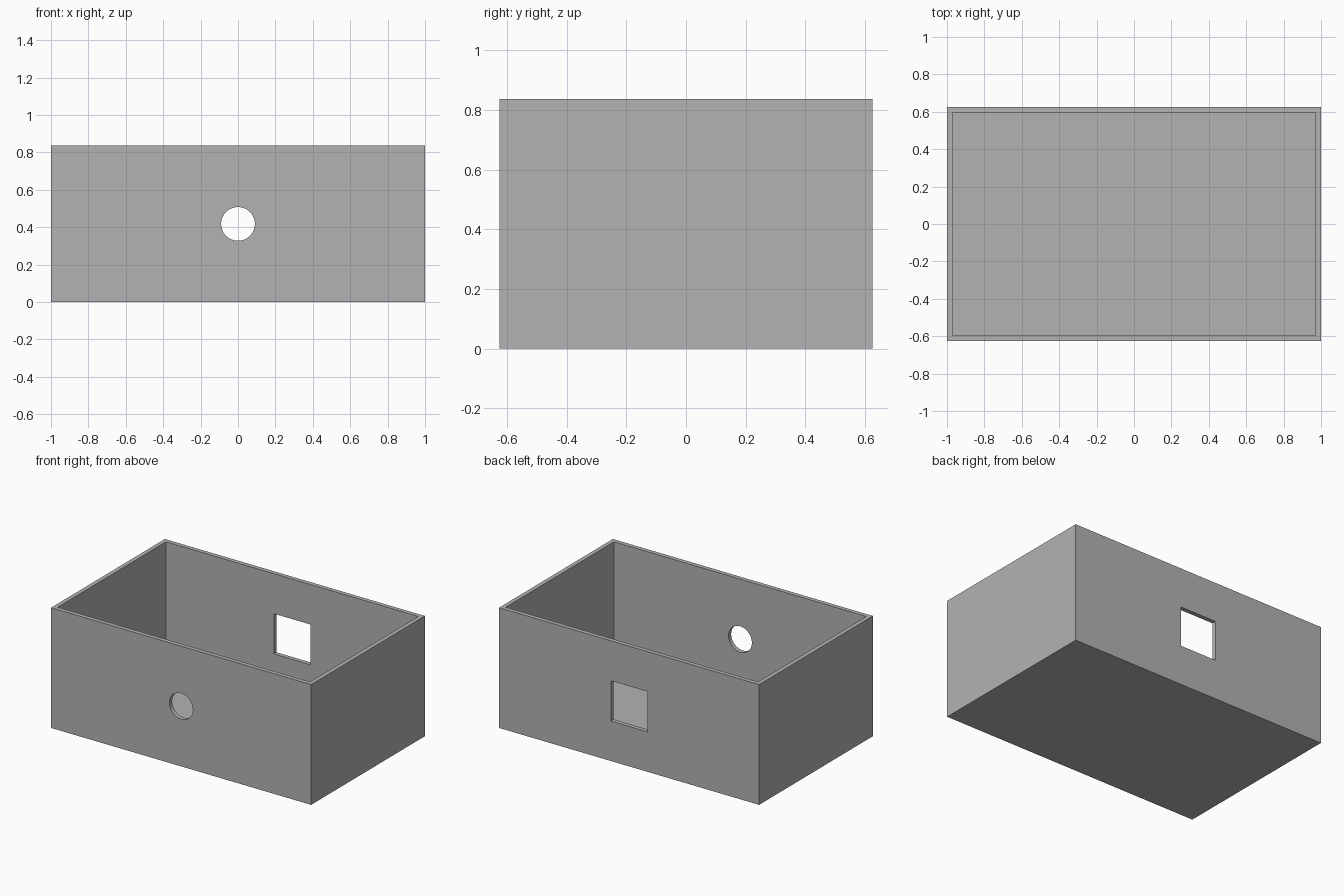
import bpy
import math

default = bpy.data.objects.get("Cube")
if default:
    bpy.data.objects.remove(default, do_unlink=True)

WIDTH, DEPTH, HEIGHT, WALL = 2.0, 1.25, 0.836, 0.03
MID = HEIGHT / 2

grey = bpy.data.materials.new("mid_grey")
grey.use_nodes = True
grey.diffuse_color = (0.45, 0.45, 0.45, 1)
grey.node_tree.nodes["Principled BSDF"].inputs["Base Color"].default_value = grey.diffuse_color


def block(name, size, centre):
    bpy.ops.mesh.primitive_cube_add(size=1, location=centre)
    obj = bpy.context.object
    obj.name = name
    obj.scale = size
    bpy.ops.object.transform_apply(location=True, rotation=True, scale=True)
    obj.data.materials.append(grey)
    return obj


def cut(target, cutter):
    """Subtract the cutter from the target, then discard the cutter."""
    cutter.hide_render = True
    bpy.context.view_layer.objects.active = target
    mod = target.modifiers.new(cutter.name, 'BOOLEAN')
    mod.operation = 'DIFFERENCE'
    mod.solver = 'EXACT'
    mod.object = cutter
    bpy.ops.object.modifier_apply(modifier=mod.name)
    bpy.data.objects.remove(cutter, do_unlink=True)


# Open-topped box with thin walls and floor
box = block("open_box", (WIDTH, DEPTH, HEIGHT), (0, 0, MID))
cut(box, block("cavity", (WIDTH - 2 * WALL, DEPTH - 2 * WALL, HEIGHT), (0, 0, MID + WALL)))

# Square window in the back wall
cut(box, block("window_cutter", (0.28, 4 * WALL, 0.28), (0, DEPTH / 2, MID)))

# Round hole in the front wall
bpy.ops.mesh.primitive_cylinder_add(vertices=64, radius=0.09, depth=4 * WALL,
                                    location=(0, -DEPTH / 2, MID),
                                    rotation=(math.pi / 2, 0, 0))
hole = bpy.context.object
hole.name = "round_hole_cutter"
hole.data.materials.append(grey)
cut(box, hole)

# Smooth hole rim, crisp box edges
bpy.ops.object.select_all(action='DESELECT')
box.select_set(True)
bpy.context.view_layer.objects.active = box
bpy.ops.object.shade_smooth_by_angle(angle=math.radians(30))
